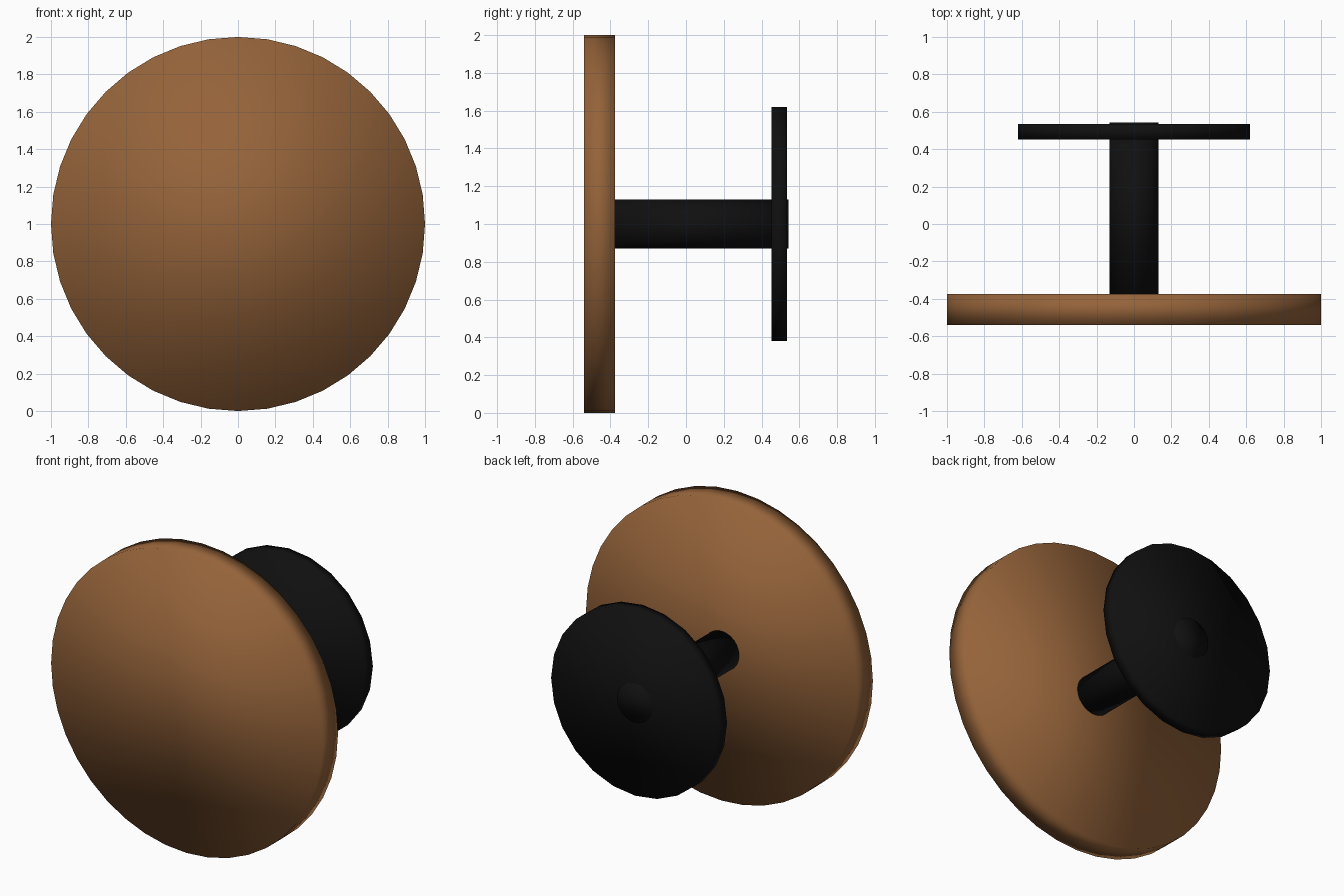
import bpy
import math

if "Cube" in bpy.data.objects:
    bpy.data.objects.remove(bpy.data.objects["Cube"])


def material(name, rgb):
    m = bpy.data.materials.new(name)
    m.diffuse_color = (*rgb, 1.0)
    m.use_nodes = True
    m.node_tree.nodes["Principled BSDF"].inputs["Base Color"].default_value = m.diffuse_color
    return m


def disc(name, radius, y0, y1, sides, mat):
    """Smooth-shaded cylinder lying along the y axis, centred at z = 1."""
    bpy.ops.mesh.primitive_cylinder_add(
        vertices=sides, radius=radius, depth=y1 - y0, end_fill_type='NGON',
        location=(0, (y0 + y1) / 2, 1), rotation=(math.pi / 2, 0, 0))
    ob = bpy.context.object
    ob.name = name
    bpy.ops.object.transform_apply(location=False, rotation=True, scale=True)
    bpy.ops.object.shade_smooth()  # fully smooth, caps included
    ob.data.materials.append(mat)
    return ob


brown = material("brown wood", (0.30, 0.125, 0.042))
black = material("black", (0.005, 0.005, 0.005))

# Large wooden front disc
disc("front_disc", 1.0, -0.54, -0.375, 40, brown)
# Rod joining both discs, poking slightly through the back one
disc("rod", 0.13, -0.38, 0.542, 24, black)
# Smaller black back disc
disc("back_disc", 0.62, 0.453, 0.535, 24, black)
